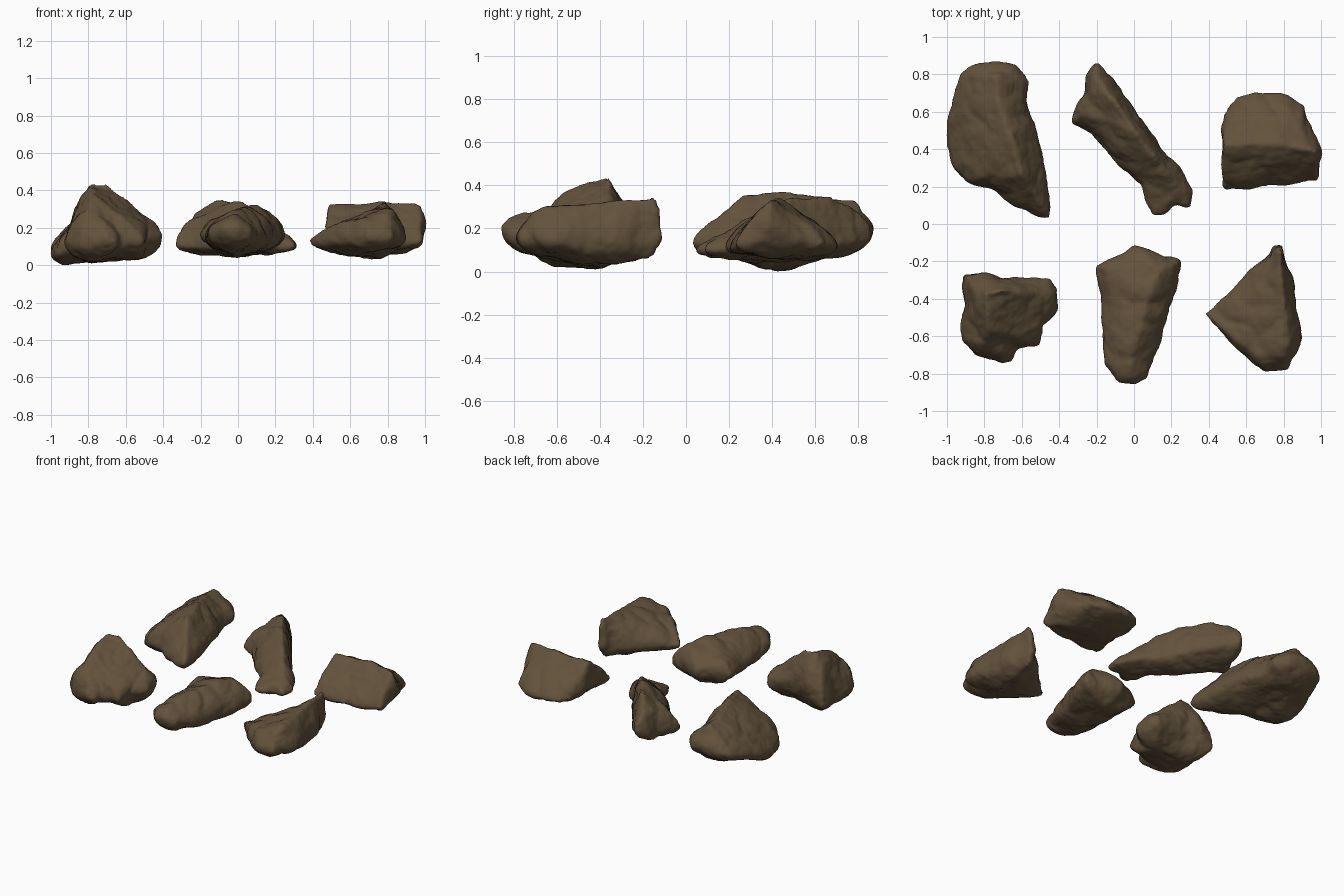
import bpy
from mathutils import Vector, noise
from mathutils.geometry import intersect_point_line

RINGS = 8          # loft rings between the waist and the ridge or keel
SPLIT = 4          # extra samples on every waist edge

if "Cube" in bpy.data.objects:
    bpy.data.objects.remove(bpy.data.objects["Cube"], do_unlink=True)

stone = bpy.data.materials.new("brown stone")
stone.use_nodes = True
stone.diffuse_color = (0.125, 0.085, 0.045, 1)
shader = stone.node_tree.nodes["Principled BSDF"]
shader.inputs["Base Color"].default_value = stone.diffuse_color
shader.inputs["Roughness"].default_value = 0.9


def nearest_on_path(point, path):
    """Closest point in plan on a polyline, keeping the polyline's height."""
    best, best_distance = None, None
    for a, b in zip(path, path[1:]):
        flat_a, flat_b = a.to_2d().to_3d(), b.to_2d().to_3d()
        factor = intersect_point_line(point.to_2d().to_3d(), flat_a, flat_b)[1]
        candidate = a.lerp(b, min(max(factor, 0), 1))
        distance = (candidate - point).to_2d().length
        if best is None or distance < best_distance:
            best, best_distance = candidate, distance
    return best


def loft_ring(waist, path, t, bulge):
    """Waist loop moved by t towards the path, with a bulging profile."""
    ring = []
    for point in waist:
        target = nearest_on_path(point, path)
        moved = point.lerp(target, t)
        moved.z = point.z + (target.z - point.z) * t ** bulge
        ring.append(moved)
    return ring


def weather(mesh, seed):
    """Broad dents, then chipped creases, then fine grain along the normals."""
    offset = Vector((seed * 7, seed * 3, seed))
    normals = [v.normal.copy() for v in mesh.vertices]
    for vertex, normal in zip(mesh.vertices, normals):
        p = vertex.co + offset
        dent = noise.noise(p * 5) * 0.01
        crease = abs(noise.noise(p * 7 + offset)) * 0.02
        grain = noise.fractal(p * 20, 0.8, 2, 3) * 0.004
        vertex.co += normal * (dent + crease + grain)


def make_rock(name, seed, waist, ridge, keel, bulge):
    waist, ridge, keel = ([Vector(p) for p in pts] for pts in (waist, ridge, keel))

    # Dense waist loop, so that the loft follows bends in the ridge
    loop = []
    for a, b in zip(waist, waist[1:] + waist[:1]):
        loop += [a.lerp(b, i / SPLIT) for i in range(SPLIT)]

    # Rings from the keel, through the waist, up to the ridge
    steps = [0.97 * (i / RINGS) ** 1.5 for i in range(RINGS + 1)]
    rings = [loft_ring(loop, keel, t, 0.45) for t in reversed(steps[1:])]
    rings += [loft_ring(loop, ridge, t, bulge) for t in steps]
    n = len(loop)
    faces = [(r * n + i, r * n + (i + 1) % n, (r + 1) * n + (i + 1) % n, (r + 1) * n + i)
             for r in range(len(rings) - 1) for i in range(n)]
    faces.append(tuple(reversed(range(n))))
    faces.append(tuple(range((len(rings) - 1) * n, len(rings) * n)))
    mesh = bpy.data.meshes.new(name)
    mesh.from_pydata([p for ring in rings for p in ring], [], faces)
    rock = bpy.data.objects.new(name, mesh)
    bpy.context.collection.objects.link(rock)

    # Even skin, softened corners
    remesh = rock.modifiers.new("skin", "REMESH")
    remesh.mode = "VOXEL"
    remesh.voxel_size = 0.012
    soften = rock.modifiers.new("soften", "SMOOTH")
    soften.iterations = 4
    graph = bpy.context.evaluated_depsgraph_get()
    skin = bpy.data.meshes.new_from_object(rock.evaluated_get(graph))
    rock.modifiers.clear()
    rock.data = skin
    bpy.data.meshes.remove(mesh)
    skin.name = name

    # Worn surface
    weather(skin, seed)
    skin.materials.clear()
    skin.materials.append(stone)
    skin.shade_smooth()


# Each rock: waist loop (counter-clockwise), ridge path, keel path, bulge

make_rock(
    "peaked_rock", 1,
    [(-.91, -.27, .11), (-.92, -.34, .11), (-.9, -.43, .13), (-.93, -.53, .12),
     (-.92, -.62, .13), (-.84, -.7, .15), (-.7, -.74, .14), (-.65, -.73, .13),
     (-.62, -.66, .13), (-.51, -.64, .13), (-.5, -.54, .15), (-.41, -.46, .15),
     (-.41, -.35, .16), (-.45, -.29, .16), (-.6, -.29, .18), (-.72, -.29, .2),
     (-.8, -.26, .18)],
    [(-.8, -.62, .31), (-.77, -.54, .39), (-.79, -.38, .44), (-.7, -.36, .44),
     (-.62, -.37, .35), (-.48, -.38, .25)],
    [(-.8, -.6, .02), (-.78, -.42, .01), (-.55, -.42, .03)], 0.62)

make_rock(
    "tapered_rock", 2,
    [(-.2, -.22, .17), (-.19, -.29, .17), (-.17, -.42, .15), (-.17, -.6, .15),
     (-.15, -.75, .17), (-.08, -.84, .19), (0, -.86, .2), (.07, -.82, .18),
     (.11, -.7, .15), (.16, -.55, .14), (.22, -.35, .15), (.25, -.19, .17),
     (.1, -.16, .18), (0, -.12, .16), (-.06, -.16, .18), (-.13, -.2, .18)],
    [(-.02, -.74, .27), (.03, -.55, .31), (.09, -.35, .32), (.14, -.25, .3)],
    [(-.03, -.67, .06), (0, -.5, .04), (.04, -.26, .05)], 0.5)

make_rock(
    "pointed_rock", 3,
    [(.38, -.48, .13), (.47, -.57, .13), (.53, -.65, .14), (.62, -.73, .15),
     (.7, -.79, .16), (.82, -.77, .16), (.87, -.68, .15), (.9, -.6, .14),
     (.87, -.47, .14), (.85, -.32, .14), (.81, -.22, .15), (.79, -.11, .18),
     (.74, -.12, .18), (.71, -.18, .16), (.6, -.27, .13), (.46, -.42, .13)],
    [(.66, -.71, .25), (.81, -.7, .27), (.81, -.52, .31), (.79, -.32, .33),
     (.78, -.15, .34)],
    [(.72, -.68, .07), (.6, -.48, .05), (.75, -.38, .035), (.77, -.17, .07)], 0.6)

make_rock(
    "broad_rock", 4,
    [(-.93, .8, .16), (-.98, .6, .11), (-1, .42, .06), (-.97, .3, .07),
     (-.9, .23, .1), (-.75, .18, .12), (-.65, .1, .12), (-.52, .04, .12),
     (-.45, .03, .13), (-.45, .12, .14), (-.47, .25, .15), (-.5, .4, .15),
     (-.53, .52, .15), (-.58, .66, .15), (-.57, .76, .18), (-.63, .84, .19),
     (-.75, .86, .19), (-.86, .85, .18)],
    [(-.51, .12, .23), (-.6, .27, .36), (-.66, .48, .37), (-.73, .66, .34),
     (-.74, .78, .33)],
    [(-.76, .72, .07), (-.85, .55, .04), (-.93, .42, 0), (-.75, .35, .04),
     (-.52, .14, .07)], 0.65)

make_rock(
    "long_rock", 5,
    [(-.2, .86, .17), (-.25, .8, .15), (-.25, .7, .13), (-.32, .62, .12),
     (-.33, .54, .11), (-.22, .47, .1), (-.1, .34, .1), (.03, .21, .1),
     (.06, .12, .1), (.1, .05, .1), (.16, .05, .1), (.22, .1, .1),
     (.3, .08, .1), (.32, .18, .1), (.24, .31, .1), (.15, .4, .11),
     (0, .62, .13), (-.12, .79, .15)],
    [(-.28, .58, .22), (-.2, .78, .29), (-.11, .65, .36), (.02, .48, .35),
     (.13, .33, .28), (.23, .2, .18)],
    [(-.23, .64, .06), (0, .42, .05), (.2, .17, .06)], 0.55)

make_rock(
    "wedge_rock", 6,
    [(.48, .19, .12), (.58, .19, .11), (.7, .2, .11), (.85, .22, .11),
     (.98, .24, .13), (1, .38, .19), (.97, .46, .17), (.93, .56, .15),
     (.91, .64, .13), (.82, .69, .12), (.65, .7, .12), (.55, .68, .12),
     (.5, .62, .13), (.48, .52, .16), (.475, .38, .18)],
    [(.485, .42, .33), (.75, .43, .34), (.97, .39, .33)],
    [(.56, .43, .07), (.75, .45, .06), (.9, .4, .07)], 0.74)
